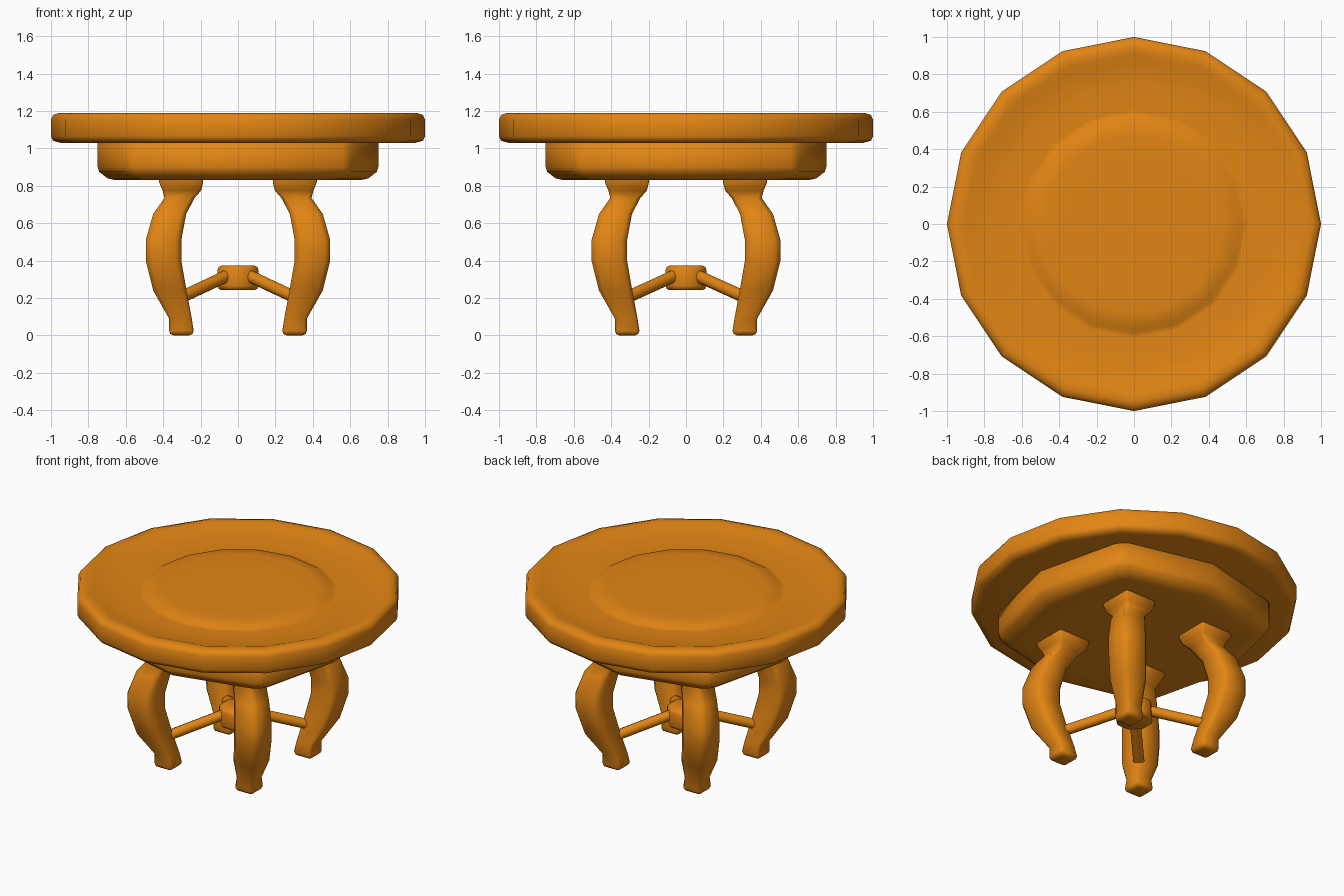
import bpy, bmesh, math
from mathutils import Vector

if "Cube" in bpy.data.objects:
    bpy.data.objects.remove(bpy.data.objects["Cube"])

wood = bpy.data.materials.new("orange wood")
wood.diffuse_color = (0.76, 0.235, 0.007, 1)
wood.use_nodes = True
wood.node_tree.nodes["Principled BSDF"].inputs["Base Color"].default_value = wood.diffuse_color


def loft(name, rings, angle=180):
    """Skin a stack of point rings, cap both ends and shade smooth."""
    bm = bmesh.new()
    rows = [[bm.verts.new(p) for p in ring] for ring in rings]
    n = len(rows[0])
    for a, b in zip(rows, rows[1:]):
        for i in range(n):
            j = (i + 1) % n
            bm.faces.new((a[i], a[j], b[j], b[i]))
    bm.faces.new(rows[0][::-1])
    bm.faces.new(rows[-1])
    bmesh.ops.recalc_face_normals(bm, faces=bm.faces)
    mesh = bpy.data.meshes.new(name)
    bm.to_mesh(mesh)
    bm.free()
    mesh.materials.append(wood)
    ob = bpy.data.objects.new(name, mesh)
    bpy.context.collection.objects.link(ob)
    bpy.context.view_layer.objects.active = ob
    bpy.ops.object.select_all(action='DESELECT')
    ob.select_set(True)
    bpy.ops.object.shade_smooth_by_angle(angle=math.radians(angle))
    return ob


def circle(r, z, n, start=0.0):
    return [(r * math.cos(start + math.tau * i / n),
             r * math.sin(start + math.tau * i / n), z) for i in range(n)]


# Table top: 16-sided disc with rounded rim, shallow dish and raised centre
top_profile = [(0.6, 1.03), (0.95, 1.03), (0.99, 1.042), (1.0, 1.065),
               (1.0, 1.155), (0.988, 1.18), (0.955, 1.19), (0.915, 1.188),
               (0.87, 1.172), (0.76, 1.168), (0.61, 1.148), (0.585, 1.152),
               (0.56, 1.168), (0.48, 1.175), (0.35, 1.175)]
loft("table_top", [circle(r, z, 16) for r, z in top_profile])

# Apron: bulging square with softened corners and lower edge
quarter = [(0.75, 0), (0.615, 0.56), (0.56, 0.615)]
outline = []
for k in range(4):
    for x, y in quarter:
        for _ in range(k):
            x, y = -y, x
        outline.append((x, y))
loft("apron", [[(x * s, y * s, z) for x, y in outline] for z, s in
               [(1.05, 1), (0.90, 1), (0.875, 0.99), (0.84, 0.93),
                (0.83, 0.87), (0.83, 0.7)]])

# Curved legs: z, inner side, outer side, corner chamfer
leg_profile = [(0, 0.262, 0.342, 0.012), (0.008, 0.243, 0.362, 0.012),
               (0.025, 0.237, 0.368, 0.012), (0.09, 0.247, 0.368, 0.014),
               (0.24, 0.275, 0.453, 0.025), (0.40, 0.303, 0.493, 0.03),
               (0.51, 0.303, 0.493, 0.03), (0.65, 0.277, 0.453, 0.028),
               (0.735, 0.232, 0.393, 0.022), (0.775, 0.197, 0.403, 0.014),
               (0.82, 0.186, 0.422, 0.01), (0.86, 0.186, 0.422, 0.01)]


def leg_ring(z, a, b, c, sx, sy):
    pts = [(a + c, a), (b - c, a), (b, a + c), (b, b - c),
           (b - c, b), (a + c, b), (a, b - c), (a, a + c)]
    return [(sx * x, sy * (y + 0.012), z) for x, y in pts]


def rod(name, p, q, r):
    p, q = Vector(p), Vector(q)
    turn = (q - p).to_track_quat('Z', 'Y')
    loft(name, [[c + turn @ Vector(v) for v in circle(r, 0, 8)] for c in (p, q)], 50)


for sx, sx_name in ((-1, "left"), (1, "right")):
    for sy, sy_name in ((-1, "front"), (1, "back")):
        name = f"{sy_name}_{sx_name}"
        loft(name + "_leg", [leg_ring(*row, sx, sy) for row in leg_profile], 60)
        # Stretcher from the hub down to the leg
        rod(name + "_stretcher", (sx * 0.04, sy * 0.042, 0.328),
            (sx * 0.33, sy * 0.342, 0.192), 0.034)

# Hub where the stretchers meet
loft("stretcher_hub", [circle(r, z, 8, math.pi / 8) for r, z in
                       [(0.095, 0.242), (0.112, 0.25), (0.118, 0.265),
                        (0.118, 0.352), (0.112, 0.367), (0.095, 0.375)]], 60)
